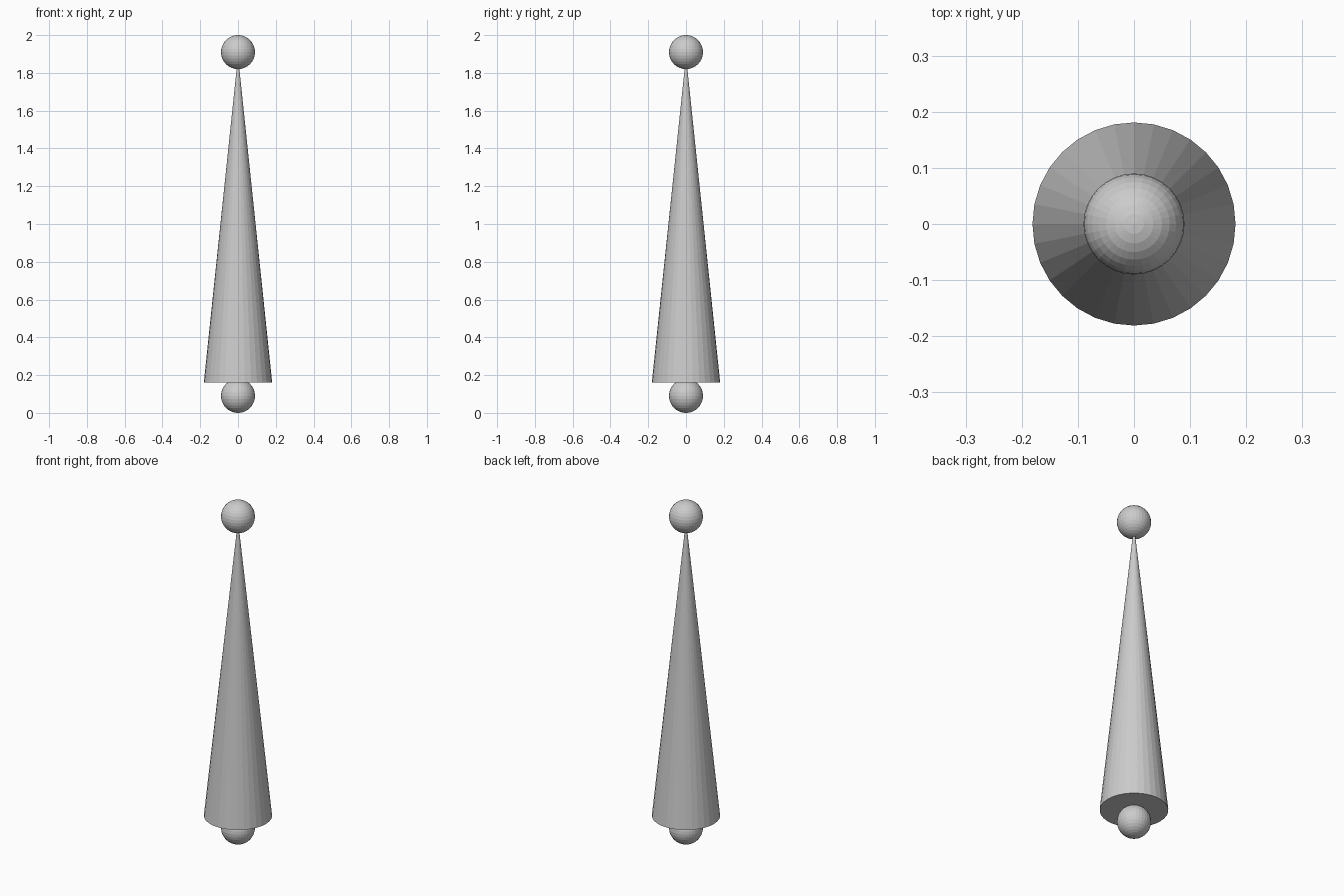
import bpy

if "Cube" in bpy.data.objects:
    bpy.data.objects.remove(bpy.data.objects["Cube"])

BALL_R = 0.09


def ball(name, z):
    bpy.ops.mesh.primitive_uv_sphere_add(segments=32, ring_count=16,
                                         radius=BALL_R, location=(0, 0, z))
    bpy.context.object.name = name


# Tall tapering body, its tip buried in the upper ball
BASE_Z, TIP_Z = 0.16, 1.89
bpy.ops.mesh.primitive_cone_add(vertices=32, radius1=0.181, radius2=0,
                                depth=TIP_Z - BASE_Z,
                                location=(0, 0, (BASE_Z + TIP_Z) / 2))
bpy.context.object.name = "cone_body"

# Balls at each end
ball("bottom_ball", BALL_R)
ball("top_ball", 2 - BALL_R)
